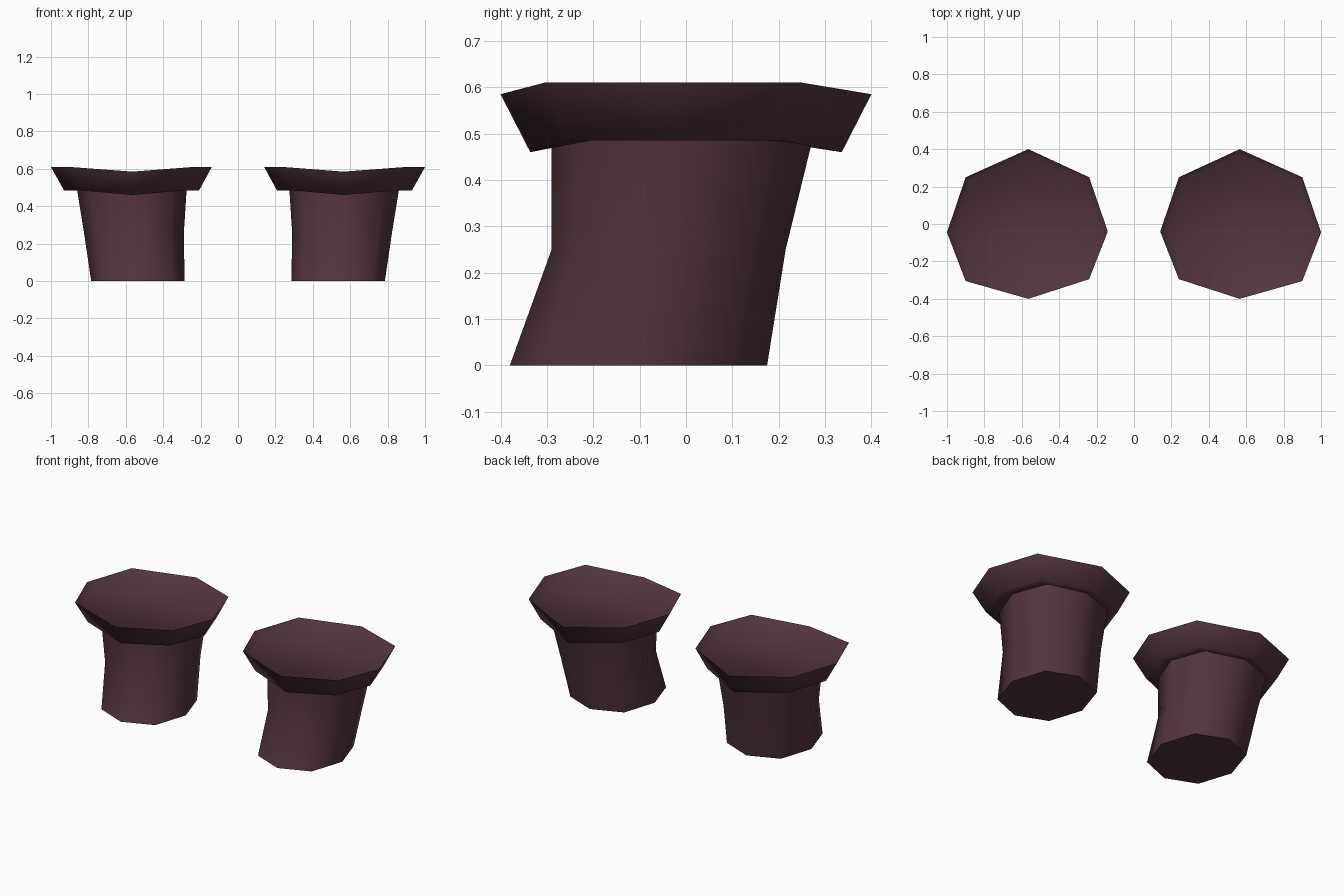
import bpy, bmesh, math

if "Cube" in bpy.data.objects:
    bpy.data.objects.remove(bpy.data.objects["Cube"])

leather = bpy.data.materials.new("dark maroon leather")
leather.diffuse_color = (0.085, 0.036, 0.046, 1)
leather.use_nodes = True
leather.node_tree.nodes["Principled BSDF"].inputs["Base Color"].default_value = leather.diffuse_color

# Eight-sided outline of the cuff rim, starting at the back tip, about x = 0.565
RIM = [(0, .40), (.335, .25), (.435, -.045), (.335, -.305),
       (0, -.40), (-.325, -.295), (-.425, -.04), (-.325, .25)]


def octagon(x0, x1, y0, y1, z, tip_z=None):
    """Octagon with tips at front and back, which may sit at another height."""
    cx, cy = (x0 + x1) / 2, (y0 + y1) / 2
    ring = []
    for i in range(8):
        a = i * math.pi / 4
        r = 1.04 if i % 2 else 1
        height = tip_z if tip_z is not None and i % 4 == 0 else z
        ring.append((cx + r * (x1 - x0) / 2 * math.sin(a),
                     cy + r * (y1 - y0) / 2 * math.cos(a), height))
    return ring


def rim(scale, z, tip_z):
    return [(.565 + x * scale, y * scale, tip_z if i % 4 == 0 else z)
            for i, (x, y) in enumerate(RIM)]


def loft(name, rings, side, angle):
    """Skin a stack of rings, cap both ends, and mirror it for the other side."""
    bm = bmesh.new()
    loops = [[bm.verts.new((x * side, y, z)) for x, y, z in r] for r in rings]
    for a, b in zip(loops, loops[1:]):
        for i in range(8):
            j = (i + 1) % 8
            bm.faces.new((a[i], a[j], b[j], b[i]))
    bm.faces.new(loops[0])
    bm.faces.new(loops[-1])
    bmesh.ops.recalc_face_normals(bm, faces=bm.faces)
    mesh = bpy.data.meshes.new(name)
    bm.to_mesh(mesh)
    bm.free()
    mesh.materials.append(leather)
    ob = bpy.data.objects.new(name, mesh)
    bpy.context.collection.objects.link(ob)
    bpy.ops.object.select_all(action='DESELECT')
    ob.select_set(True)
    bpy.context.view_layer.objects.active = ob
    bpy.ops.object.shade_smooth_by_angle(angle=math.radians(angle))


for label, side in (("right", 1), ("left", -1)):
    # Boot leg: toe pushed forward at the ground, ankle pinched, flared top
    loft(label + "_boot_leg", [
        octagon(.285, .785, -.38, .175, 0),
        octagon(.29, .822, -.29, .215, .25),
        octagon(.275, .86, -.29, .27, .485, .475),
    ], side, 70)
    # Folded cuff: flared wall, thin rim and shallow sunken top
    loft(label + "_boot_cuff", [
        rim(.68, .485, .475),
        rim(.84, .485, .46),
        rim(1, .61, .585),
        rim(.93, .575, .57),
    ], side, 75)
